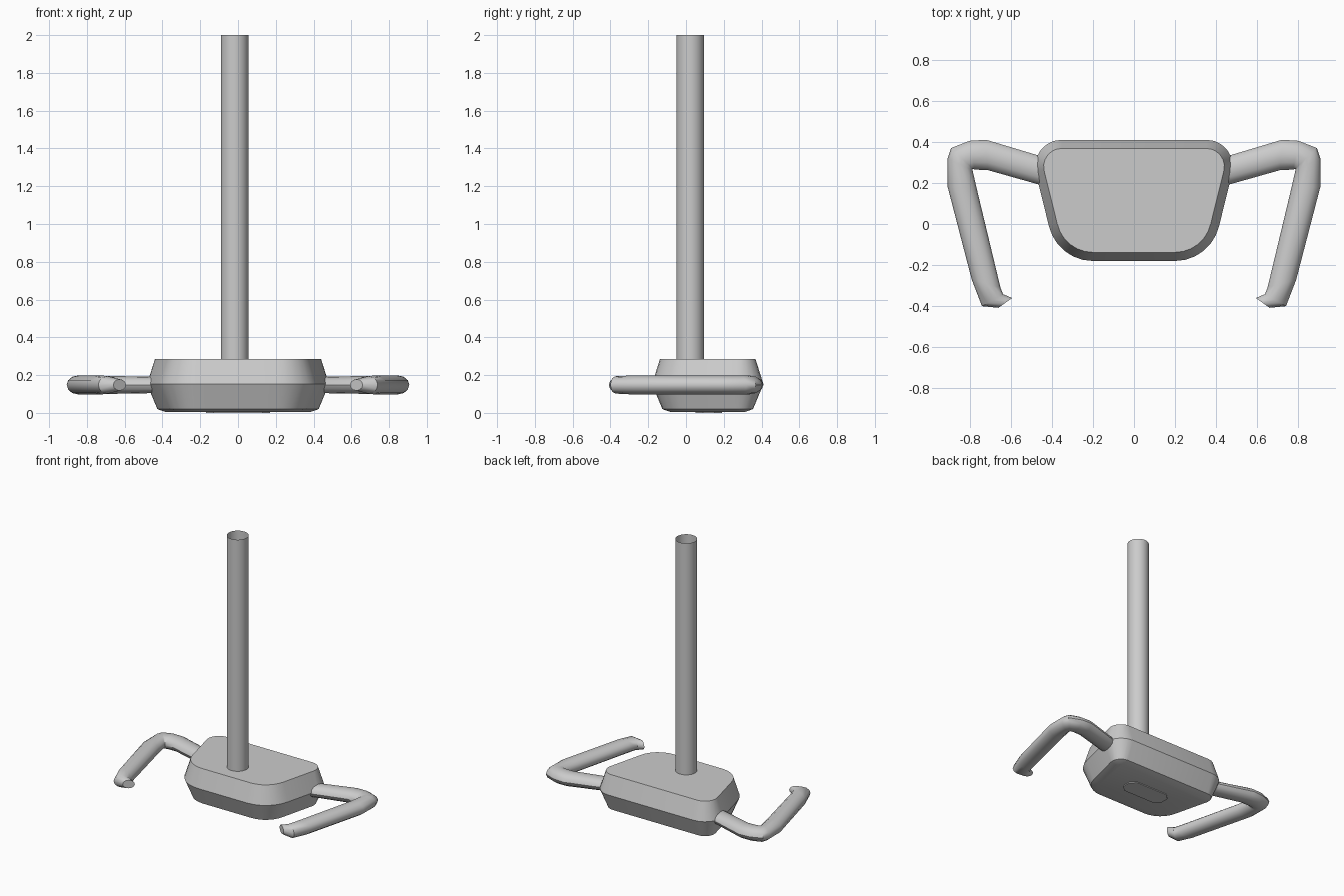
import bpy
from math import cos, sin, pi, radians

if "Cube" in bpy.data.objects:
    bpy.data.objects.remove(bpy.data.objects["Cube"])


def add_mesh(name, verts, faces, angle=30):
    me = bpy.data.meshes.new(name)
    me.from_pydata(verts, [], faces)
    ob = bpy.data.objects.new(name, me)
    bpy.context.collection.objects.link(ob)
    bpy.ops.object.select_all(action='DESELECT')
    bpy.context.view_layer.objects.active = ob
    ob.select_set(True)
    bpy.ops.object.mode_set(mode='EDIT')
    bpy.ops.mesh.select_all(action='SELECT')
    bpy.ops.mesh.normals_make_consistent(inside=False)
    bpy.ops.object.mode_set(mode='OBJECT')
    bpy.ops.object.shade_smooth_by_angle(angle=radians(angle))
    return ob


def loft(name, rings, cap_start=True, cap_end=True, angle=30):
    n = len(rings[0])
    verts = [v for r in rings for v in r]
    faces = [(i * n + j, i * n + (j + 1) % n, (i + 1) * n + (j + 1) % n, (i + 1) * n + j)
             for i in range(len(rings) - 1) for j in range(n)]
    if cap_start:
        faces.append(tuple(range(n))[::-1])
    if cap_end:
        faces.append(tuple(range((len(rings) - 1) * n, len(rings) * n)))
    return add_mesh(name, verts, faces, angle)


# Body: rounded trapezoid, inset towards top and bottom
def outline(z, inset, steps=7):
    tilt = 12.4
    corners = [(0.20, 0.04, 0.22, -90, -tilt), (0.352, 0.28, 0.13, -tilt, 90),
               (-0.352, 0.28, 0.13, 90, 180 + tilt), (-0.20, 0.04, 0.22, 180 + tilt, 270)]
    pts = []
    for cx, cy, r, a0, a1 in corners:
        for i in range(steps):
            a = radians(a0 + (a1 - a0) * i / (steps - 1))
            pts.append((cx + (r - inset) * cos(a), cy + (r - inset) * sin(a), z))
    return pts


loft("body", [outline(0.006, 0.095), outline(0.02, 0.055), outline(0.152, 0.0),
              outline(0.285, 0.042)], angle=25)

# Small octagonal plate under the body
plate = [(sx * x, 0.12 + sy * y) for sx, sy, ps in (
    (1, 1, ((0.17, 0.03), (0.13, 0.07))), (-1, 1, ((0.13, 0.07), (0.17, 0.03))),
    (-1, -1, ((0.17, 0.03), (0.13, 0.07))), (1, -1, ((0.13, 0.07), (0.17, 0.03)))) for x, y in ps]
loft("base_plate", [[(x, y, z) for x, y in plate] for z in (0.0, 0.008)])

# Pole: open-ended thin tube
loft("pole", [[(-0.018 + 0.073 * cos(2 * pi * i / 32), 0.022 + 0.073 * sin(2 * pi * i / 32), z)
               for i in range(32)] for z in (0.28, 2.0)], cap_start=False, cap_end=False)

# Arms: elliptical sections spanning outer and inner plan points (x, y, x, y, half height)
sections = [
    (0.42, 0.32, 0.42, 0.18, 0.043),
    (0.72, 0.41, 0.71, 0.262, 0.048),
    (0.80, 0.405, 0.775, 0.265, 0.05),
    (0.89, 0.37, 0.785, 0.268, 0.05),
    (0.907, 0.32, 0.786, 0.262, 0.05),
    (0.907, 0.18, 0.765, 0.17, 0.05),
    (0.79, -0.27, 0.65, -0.31, 0.05),
    (0.74, -0.40, 0.637, -0.342, 0.046),
    (0.66, -0.408, 0.593, -0.36, 0.03),
]
for side, label in ((1, "right"), (-1, "left")):
    rings = []
    for ox, oy, ix, iy, h in sections:
        ring = []
        for k in range(12):
            a = 2 * pi * k / 12
            t = 0.5 + 0.5 * cos(a)
            ring.append((side * (ix + (ox - ix) * t), iy + (oy - iy) * t, 0.148 + h * sin(a)))
        rings.append(ring)
    loft(label + "_arm", rings, angle=40)
